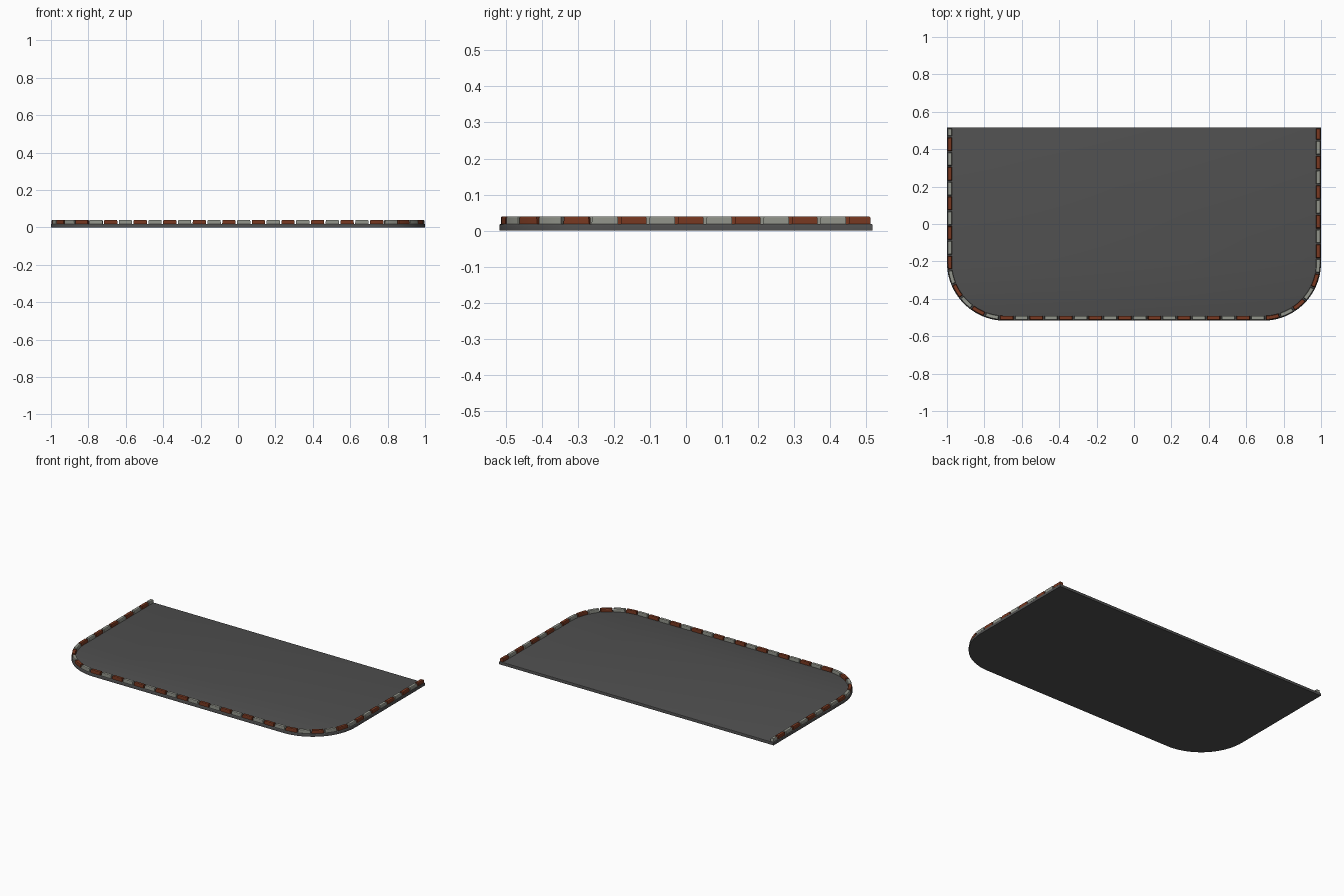
import bpy, bmesh, math

if "Cube" in bpy.data.objects:
    bpy.data.objects.remove(bpy.data.objects["Cube"])

HX, HY, R = 1.0, 0.517, 0.31      # slab half sizes and front corner radius
SLAB_Z, TOP_Z = 0.019, 0.039


def material(name, rgb):
    m = bpy.data.materials.new(name)
    m.diffuse_color = (*rgb, 1)
    m.use_nodes = True
    m.node_tree.nodes["Principled BSDF"].inputs["Base Color"].default_value = m.diffuse_color
    return m


def finish(name, bm, mat):
    bmesh.ops.recalc_face_normals(bm, faces=bm.faces)
    me = bpy.data.meshes.new(name)
    bm.to_mesh(me)
    bm.free()
    me.materials.append(mat)
    ob = bpy.data.objects.new(name, me)
    bpy.context.collection.objects.link(ob)
    return ob


asphalt = material("asphalt", (0.08, 0.08, 0.08))
stone = material("pale_stone", (0.29, 0.30, 0.26))
brick = material("red_brick", (0.19, 0.04, 0.015))

# Slab: square at the back, rounded at the front
outline = [(HX, HY)]
for cx, a0 in ((HX - R, 0), (-HX + R, -90)):
    for i in range(25):
        a = math.radians(a0 - 90 * i / 24)
        outline.append((cx + R * math.cos(a), -HY + R + R * math.sin(a)))
outline.append((-HX, HY))

bm = bmesh.new()
base = bm.faces.new([bm.verts.new((x, y, 0)) for x, y in outline])
ext = bmesh.ops.extrude_face_region(bm, geom=[base])
top = [v for v in ext["geom"] if isinstance(v, bmesh.types.BMVert)]
bmesh.ops.translate(bm, verts=top, vec=(0, 0, SLAB_Z))
rim = [e for e in bm.edges if all(v in set(top) for v in e.verts)]
bmesh.ops.bevel(bm, geom=rim, offset=0.005, segments=3, profile=0.5, affect='EDGES')
slab = finish("pavement_slab", bm, asphalt)

# Kerb path, measured from the right back end round to the left back end
INSET = 0.015
PX, PY, PR, Y0 = HX - INSET, -HY + INSET, R - INSET, 0.512
SIDE = Y0 - (PY + PR)
ARC = PR * math.pi / 2
FRONT = 2 * (PX - PR)
TOTAL = 2 * SIDE + 2 * ARC + FRONT


def on_path(s):
    """Point and outward direction at distance s along the kerb."""
    if s > TOTAL / 2:
        x, y, nx, ny = on_path(TOTAL - s)
        return -x, y, -nx, ny
    if s < SIDE:
        return PX, Y0 - s, 1, 0
    if s < SIDE + ARC:
        a = -(s - SIDE) / PR
        c, n = math.cos(a), math.sin(a)
        return PX - PR + PR * c, PY + PR + PR * n, c, n
    return PX - PR - (s - SIDE - ARC), PY, 0, -1


def add_block(bm, s0, s1):
    """Kerb stone with chamfered top, bent along the path."""
    h, t, b = 0.011, 0.009, 0.003
    z0, z1, z2 = SLAB_Z - 0.002, TOP_Z - 0.003, TOP_Z
    steps = 5
    rings = []
    for i in range(steps):
        f = i / (steps - 1)
        end = 1 - 2 * f                # pulls the top in at both ends
        ring = []
        for o, z, pull in ((h, z0, 0), (h, z1, 0.001), (t, z2, b),
                           (-t, z2, b), (-h, z1, 0.001), (-h, z0, 0)):
            x, y, nx, ny = on_path(s0 + (s1 - s0) * f + pull * end)
            ring.append(bm.verts.new((x + nx * o, y + ny * o, z)))
        rings.append(ring)
    for a, c in zip(rings, rings[1:]):
        for k in range(6):
            j = (k + 1) % 6
            bm.faces.new((a[k], a[j], c[j], c[k]))
    bm.faces.new(rings[0])
    bm.faces.new(rings[-1][::-1])


# Alternating kerb stones; the end ones are cut short
PITCH, GAP, FIRST = 0.079, 0.007, 0.0645
kerbs = [bmesh.new(), bmesh.new()]
edge, n = FIRST - PITCH, 0
while edge < TOTAL - 0.01:
    add_block(kerbs[n % 2], max(0, edge + GAP / 2), min(TOTAL, edge + PITCH - GAP / 2))
    edge += PITCH
    n += 1
objs = [slab, finish("kerb_red", kerbs[0], brick), finish("kerb_pale", kerbs[1], stone)]

# Smooth curves, crisp edges
for ob in objs:
    bpy.ops.object.select_all(action='DESELECT')
    ob.select_set(True)
    bpy.context.view_layer.objects.active = ob
    bpy.ops.object.shade_smooth_by_angle(angle=math.radians(32))
